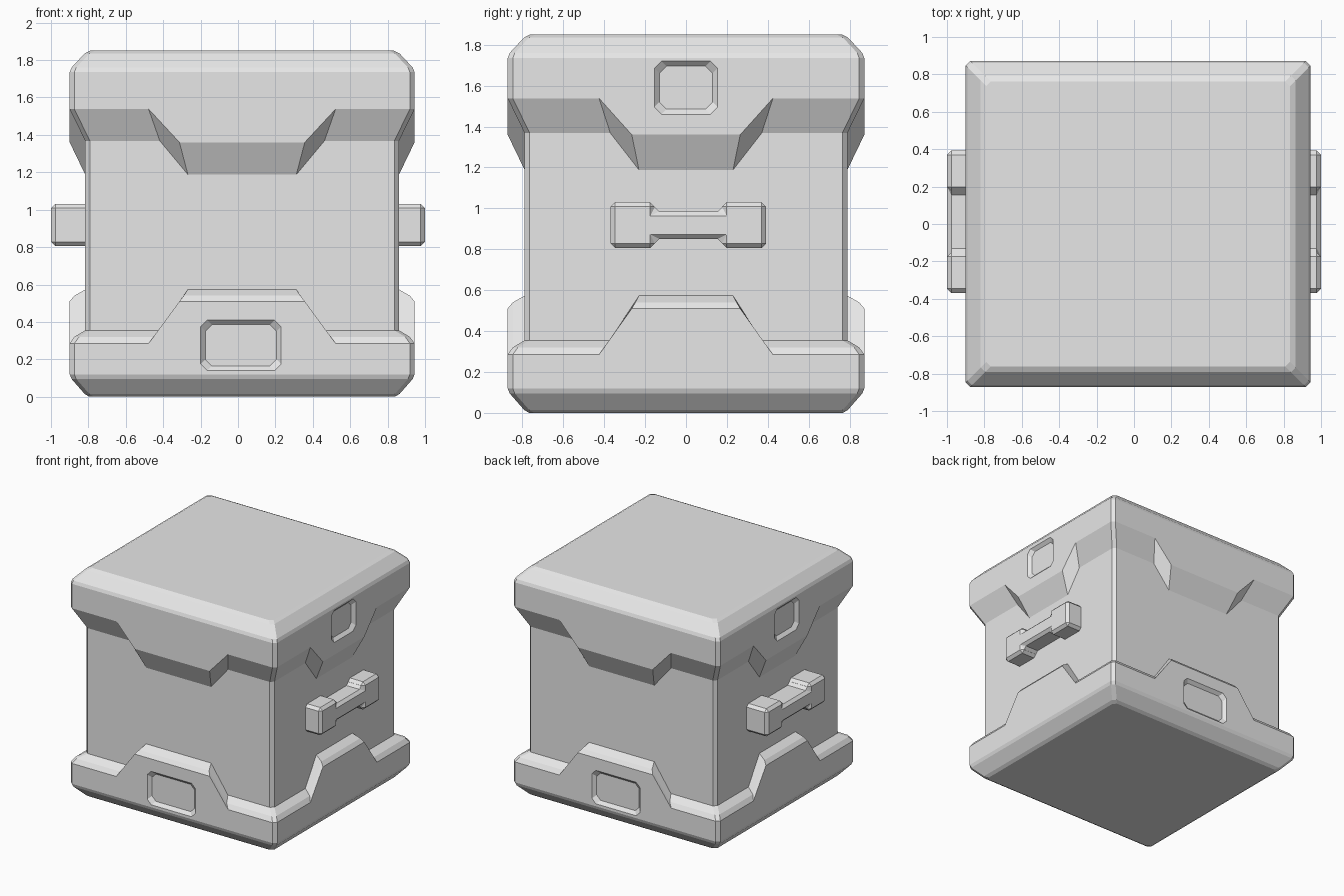
import bpy, bmesh
from mathutils import Matrix, Vector

cube = bpy.data.objects.get("Cube")
if cube:
    bpy.data.objects.remove(cube, do_unlink=True)

CX, HX, HY = 0.022, 0.922, 0.872   # centre and half widths of the crate
BODY_IN = 0.083                    # body set back from the collars

grey = bpy.data.materials.new("plain grey")
grey.use_nodes = True
grey.diffuse_color = (0.8, 0.8, 0.8, 1)
grey.node_tree.nodes["Principled BSDF"].inputs["Base Color"].default_value = (0.8, 0.8, 0.8, 1)


def loft(name, rings):
    """Closed solid through rings of equal point count, capped at both ends."""
    bm = bmesh.new()
    loops = [[bm.verts.new(p) for p in ring] for ring in rings]
    n = len(loops[0])
    for a, b in zip(loops, loops[1:]):
        for i in range(n):
            bm.faces.new((a[i], a[(i + 1) % n], b[(i + 1) % n], b[i]))
    bm.faces.new(loops[0])
    bm.faces.new(loops[-1])
    bmesh.ops.recalc_face_normals(bm, faces=bm.faces)
    mesh = bpy.data.meshes.new(name)
    bm.to_mesh(mesh)
    bm.free()
    obj = bpy.data.objects.new(name, mesh)
    bpy.context.collection.objects.link(obj)
    mesh.materials.append(grey)
    return obj


def collar_ring(inset, z_corner, z_mid, t):
    """Perimeter ring whose height steps at each side's centre; t narrows the step."""
    c = 0.025
    sides = ((HX, HY, 0.5 - 0.06 * t, 0.335 - 0.045 * t),
             (HY, HX, 0.425 - 0.055 * t, 0.265 - 0.035 * t))
    pts = []
    for k in range(4):
        along, out, wide, narrow = sides[k % 2]
        end = along - inset - c
        rot = Matrix.Rotation(k * 1.5707963, 3, 'Z')
        for u, z in ((-end, z_corner), (-wide, z_corner), (-narrow, z_mid),
                     (narrow, z_mid), (wide, z_corner), (end, z_corner)):
            p = rot @ Vector((u, inset - out, z))
            pts.append((p.x + CX, p.y, p.z))
    return pts


def flat_ring(inset, z, t=0):
    return collar_ring(inset, z, z, t)


def cut_recess(target, w, h, z, quarter):
    """Shallow tapered recess with clipped corners on one side."""
    out = HX if quarter % 2 else HY
    rot = Matrix.Rotation(quarter * 1.5707963, 3, 'Z')
    rings = []
    for d in (0.01, -0.025):
        a, b, c = w + d, h + d, 0.035
        octagon = ((-a, c - b), (c - a, -b), (a - c, -b), (a, c - b),
                   (a, b - c), (a - c, b), (c - a, b), (-a, b - c))
        rings.append([rot @ Vector((u, -out - d, z + v)) + Vector((CX if quarter % 2 else 0.015, 0, 0))
                      for u, v in octagon])
    cutter = loft("recess_cutter", rings)
    cutter.hide_render = True
    mod = target.modifiers.new("recess", 'BOOLEAN')
    mod.operation = 'DIFFERENCE'
    mod.solver = 'EXACT'
    mod.object = cutter
    bpy.context.view_layer.objects.active = target
    bpy.ops.object.modifier_apply(modifier=mod.name)
    bpy.data.objects.remove(cutter, do_unlink=True)


# Main body
loft("body", [flat_ring(BODY_IN, 0.2), flat_ring(BODY_IN, 1.5)])

# Base collar with a raised centre on each side
base = loft("base_collar", [
    flat_ring(0.105, 0), flat_ring(0.08, 0.015), flat_ring(0.01, 0.095), flat_ring(0, 0.12),
    collar_ring(0, 0.285, 0.51, 0), collar_ring(0.025, 0.32, 0.54, 0.5),
    collar_ring(BODY_IN, 0.355, 0.573, 1), flat_ring(0.15, 0.34, 1)])

# Lid collar with a dropped centre on each side
lid = loft("lid_collar", [
    flat_ring(0.15, 1.42, 1), collar_ring(BODY_IN, 1.368, 1.188, 1),
    collar_ring(0, 1.538, 1.36, 0), flat_ring(0, 1.735), flat_ring(0.01, 1.76),
    flat_ring(0.08, 1.835), flat_ring(0.11, 1.85)])

# Recessed latches: low on front and back, high on both sides
for quarter in (0, 2):
    cut_recess(base, 0.215, 0.135, 0.275, quarter)
for quarter in (1, 3):
    cut_recess(lid, 0.155, 0.13, 1.59, quarter)

# Side handles: dumbbell outline pushed out from the body
HALF = ((-0.38, -0.112), (-0.165, -0.112), (-0.165, -0.067),
        (0.165, -0.067), (0.165, -0.112), (0.38, -0.112))
OUTLINE = HALF + tuple((-y, -z) for y, z in HALF)
for side, sign in (("left", 1), ("right", -1)):
    root = CX + sign * 0.8
    handle = loft(side + "_handle", [
        [(x, y + 0.012, z + 0.918) for y, z in OUTLINE] for x in (root, sign * 0.999)])
    bevel = handle.modifiers.new("chamfer", 'BEVEL')
    bevel.width = 0.022
    bevel.segments = 1
    bevel.limit_method = 'ANGLE'
